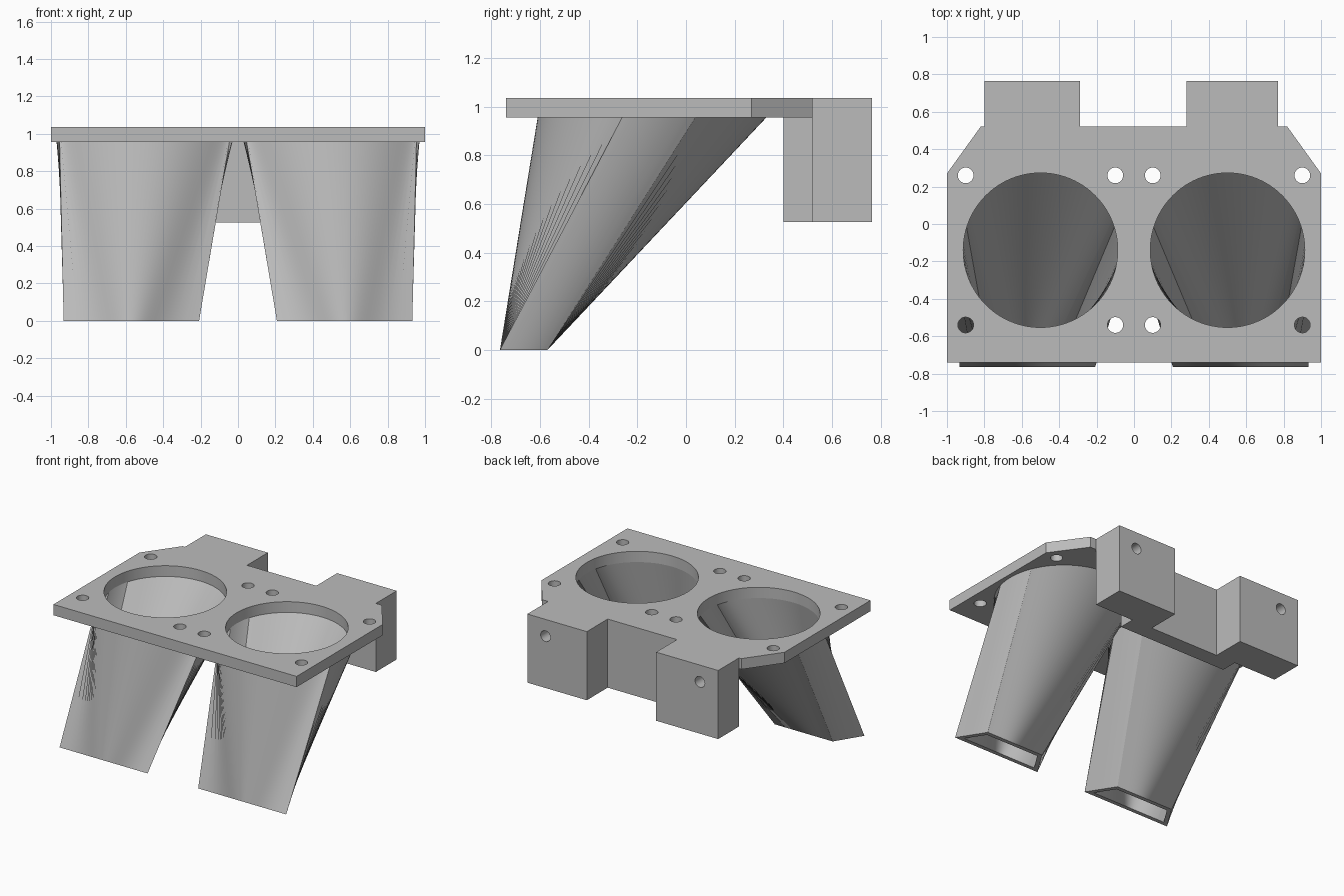
import bpy
import bmesh
import math
from mathutils import Vector, geometry

if "Cube" in bpy.data.objects:
    bpy.data.objects.remove(bpy.data.objects["Cube"], do_unlink=True)

grey = bpy.data.materials.new("plain_grey")
grey.use_nodes = True
colour = (0.5, 0.5, 0.5, 1)
grey.diffuse_color = colour
grey.node_tree.nodes["Principled BSDF"].inputs["Base Color"].default_value = colour

BOTTOM, TOP = 0.955, 1.035   # plate underside and top
BLOCK_Z = 0.525              # underside of the mounting blocks
CX, CY = 0.5, -0.14          # centre of the round openings


def finish(name, bm):
    bmesh.ops.recalc_face_normals(bm, faces=bm.faces)
    mesh = bpy.data.meshes.new(name)
    bm.to_mesh(mesh)
    bm.free()
    mesh.materials.append(grey)
    obj = bpy.data.objects.new(name, mesh)
    bpy.context.collection.objects.link(obj)
    return obj


def prism(name, outline, z0, z1):
    bm = bmesh.new()
    face = bm.faces.new([bm.verts.new((x, y, z0)) for x, y in outline])
    new = bmesh.ops.extrude_face_region(bm, geom=[face])["geom"]
    verts = [v for v in new if isinstance(v, bmesh.types.BMVert)]
    bmesh.ops.translate(bm, verts=verts, vec=(0, 0, z1 - z0))
    return finish(name, bm)


def box(name, x0, x1, y0, y1, z0, z1):
    return prism(name, [(x0, y0), (x1, y0), (x1, y1), (x0, y1)], z0, z1)


def cylinder(name, radius, depth, centre, sides=32, along_y=False):
    bm = bmesh.new()
    bmesh.ops.create_cone(bm, cap_ends=True, segments=sides, radius1=radius,
                          radius2=radius, depth=depth)
    obj = finish(name, bm)
    obj.location = centre
    if along_y:
        obj.rotation_euler.x = math.pi / 2
    return obj


def boolean(target, tool, operation):
    bpy.context.view_layer.update()
    mod = target.modifiers.new(operation.lower(), "BOOLEAN")
    mod.operation = operation
    mod.solver = "EXACT"
    mod.object = tool
    bpy.ops.object.select_all(action="DESELECT")
    bpy.context.view_layer.objects.active = target
    target.select_set(True)
    bpy.ops.object.modifier_apply(modifier=mod.name)
    bpy.data.objects.remove(tool, do_unlink=True)


def smooth(obj):
    bpy.ops.object.select_all(action="DESELECT")
    bpy.context.view_layer.objects.active = obj
    obj.select_set(True)
    bpy.ops.object.shade_smooth_by_angle(angle=math.radians(30))


# Top plate with chamfered rear corners, joined to the rear wall and blocks
plate = prism("mounting_plate", [(-1, -0.74), (1, -0.74), (1, 0.27), (0.82, 0.52),
                                 (-0.82, 0.52), (-1, 0.27)], BOTTOM, TOP)
boolean(plate, box("rear_wall", -0.45, 0.45, 0.40, 0.52, BLOCK_Z, BOTTOM), "UNION")
for x0, x1 in ((-0.80, -0.29), (0.28, 0.77)):
    boolean(plate, box("rear_block", x0, x1, 0.52, 0.765, BLOCK_Z, TOP), "UNION")

# Round openings, screw holes and block bolt holes
for side in (-1, 1):
    boolean(plate, cylinder("opening", 0.413, 0.4, (side * CX, CY, 1), 96), "DIFFERENCE")
    for x in (0.1, 0.9):
        for y in (-0.54, 0.26):
            boolean(plate, cylinder("screw_hole", 0.042, 0.4, (side * x, y, 1)),
                    "DIFFERENCE")
for x in (-0.65, 0.62):
    boolean(plate, cylinder("bolt_hole", 0.04, 0.4, (x, 0.65, 0.91), along_y=True),
            "DIFFERENCE")
smooth(plate)


# Funnels lofted from a circle to a trapezoid slot, matched by angle
SLOT = Vector((0.57, -0.667))


def slot_corners(front, back, half_depth):
    return [Vector(p) for p in ((front, -half_depth), (back, half_depth),
                                (-back, half_depth), (-front, -half_depth))]


def slot_point(corners, angle):
    ray = Vector((math.cos(angle), math.sin(angle))) * 2
    for i, a in enumerate(corners):
        hit = geometry.intersect_line_line_2d(Vector((0, 0)), ray, a, corners[i - 1])
        if hit:
            return hit
    return min(corners, key=lambda c: c.angle(ray))


def funnel(name, side):
    bm = bmesh.new()
    outer = slot_corners(0.362, 0.238, 0.098)
    inner = slot_corners(0.308, 0.221, 0.068)
    angles = {round(math.tau * i / 96, 4) for i in range(96)}
    for c in outer + inner:
        angles.add(round(math.atan2(c.y, c.x) % math.tau, 4))
    angles = sorted(angles)

    def slot_ring(corners):
        points = [SLOT + slot_point(corners, a) for a in angles]
        return [bm.verts.new((side * p.x, p.y, 0)) for p in points]

    def round_ring(r):
        return [bm.verts.new((side * (CX + r * math.cos(a)), CY + r * math.sin(a), BOTTOM))
                for a in angles]

    rings = [slot_ring(outer), round_ring(0.47), round_ring(0.413), slot_ring(inner)]
    for k, ring in enumerate(rings):
        below = rings[k - 1]
        for i in range(len(ring)):
            bm.faces.new((below[i - 1], below[i], ring[i], ring[i - 1]))
    smooth(finish(name, bm))


funnel("left_funnel", 1)
funnel("right_funnel", -1)
